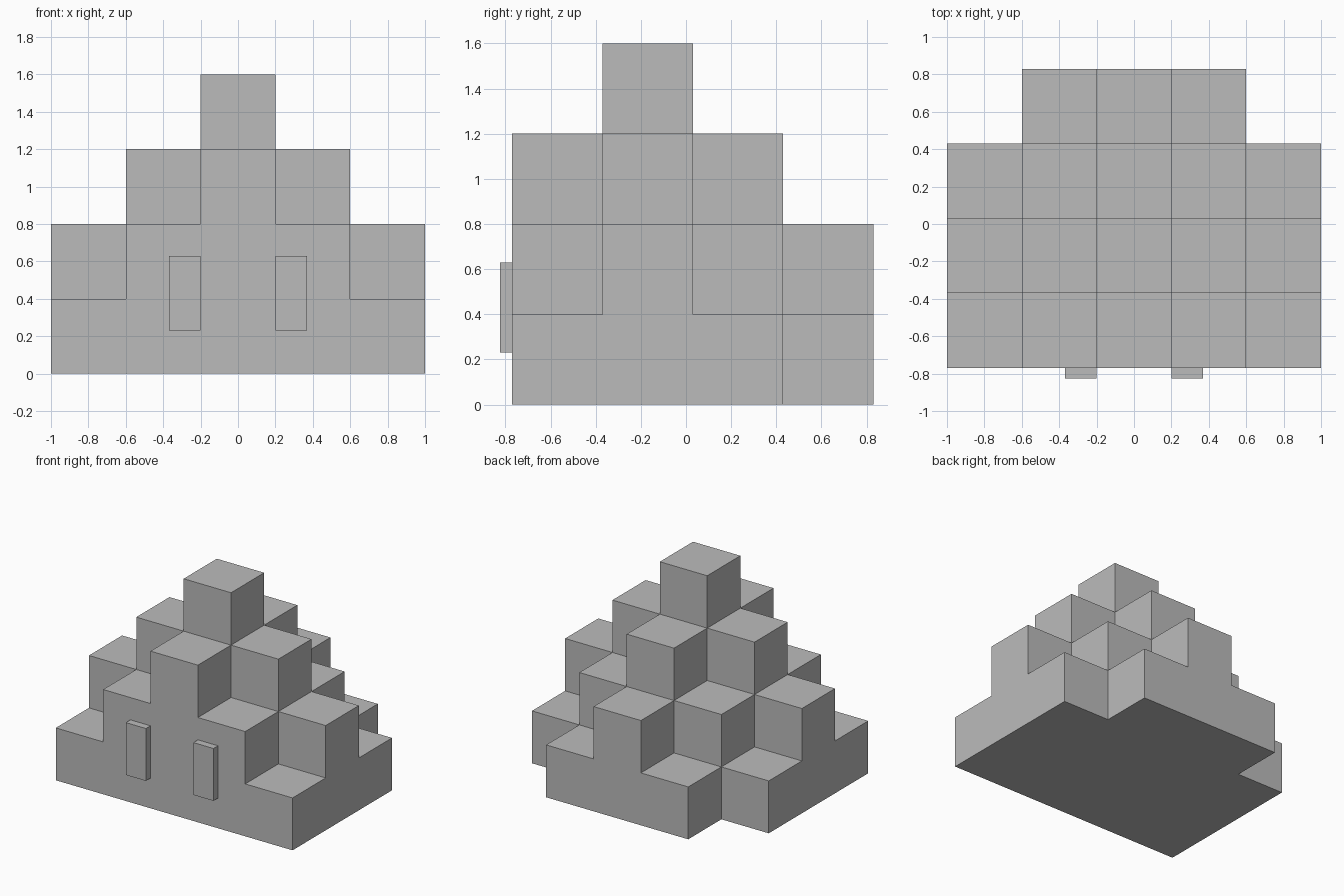
import bpy
import bmesh

if "Cube" in bpy.data.objects:
    bpy.data.objects.remove(bpy.data.objects["Cube"])

CELL = 0.4
Y0 = -0.77           # front edge of the pyramid
COLS, ROWS = 5, 4

stone = bpy.data.materials.new("grey stone")
stone.diffuse_color = (0.5, 0.5, 0.5, 1.0)
stone.use_nodes = True
stone.node_tree.nodes["Principled BSDF"].inputs["Base Color"].default_value = stone.diffuse_color


def finish(bm, name):
    bmesh.ops.recalc_face_normals(bm, faces=bm.faces)
    mesh = bpy.data.meshes.new(name)
    bm.to_mesh(mesh)
    bm.free()
    mesh.materials.append(stone)
    obj = bpy.data.objects.new(name, mesh)
    bpy.context.collection.objects.link(obj)
    return obj


def height(i, j):
    """Steps at a cell: four at the peak, one less for each cell away."""
    if not (0 <= i < COLS and 0 <= j < ROWS):
        return 0
    return max(0, 4 - abs(i - 2) - abs(j - 1))


# Stepped pyramid: one closed shell of cell-sized squares
bm = bmesh.new()


def quad(*corners):
    bm.faces.new([bm.verts.new((-1 + x * CELL, Y0 + y * CELL, z * CELL))
                  for x, y, z in corners])


for i in range(COLS):
    for j in range(ROWS):
        h = height(i, j)
        if h == 0:
            continue
        ring = [(i, j), (i + 1, j), (i + 1, j + 1), (i, j + 1)]
        # Tread and underside
        quad(*[(x, y, h) for x, y in ring])
        quad(*[(x, y, 0) for x, y in reversed(ring)])
        # Risers wherever the neighbour is lower
        sides = [(0, -1), (1, 0), (0, 1), (-1, 0)]
        for k, (di, dj) in enumerate(sides):
            a, b = ring[k], ring[(k + 1) % 4]
            for z in range(height(i + di, j + dj), h):
                quad((*a, z), (*b, z), (*b, z + 1), (*a, z + 1))

bmesh.ops.remove_doubles(bm, verts=bm.verts, dist=0.001)
bmesh.ops.dissolve_limit(bm, angle_limit=0.01, verts=bm.verts, edges=bm.edges)
finish(bm, "stepped_pyramid")

# Pair of raised slabs on the front wall
for side, name in ((-1, "left_slab"), (1, "right_slab")):
    bm = bmesh.new()
    bmesh.ops.create_cube(bm, size=1)
    for v in bm.verts:
        v.co.x = side * 0.285 + v.co.x * 0.17
        v.co.y = -0.7975 + v.co.y * 0.055
        v.co.z = 0.43 + v.co.z * 0.40
    finish(bm, name)
